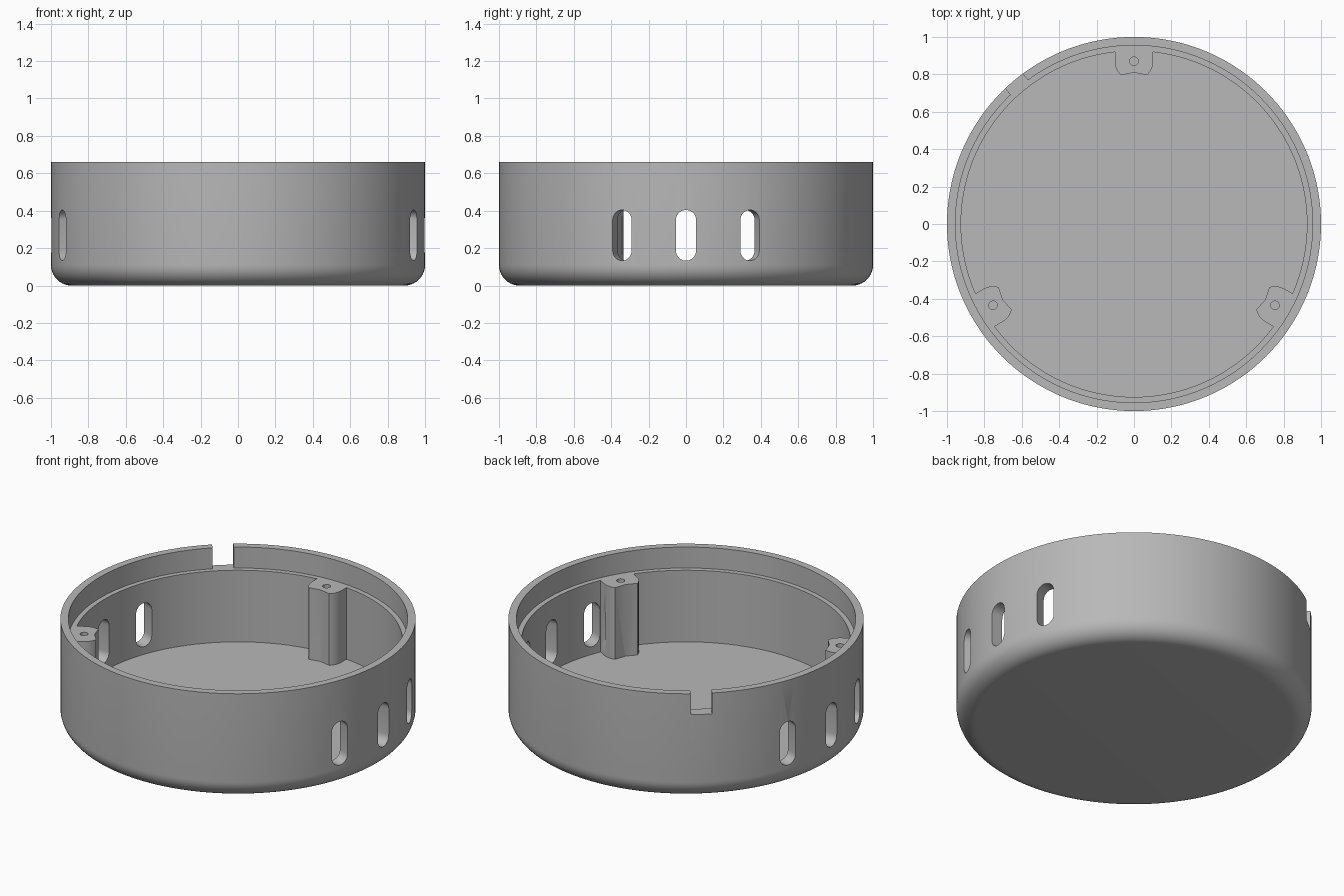
import bpy, bmesh, math
from mathutils import Matrix, Vector

cube = bpy.data.objects.get("Cube")
if cube:
    bpy.data.objects.remove(cube, do_unlink=True)

HEIGHT, LEDGE, FLOOR = 0.66, 0.53, 0.085
R_RIM, R_WALL, FILLET = 0.955, 0.925, 0.11

grey = bpy.data.materials.new("light grey")
grey.use_nodes = True
colour = (0.48, 0.48, 0.48, 1)
grey.diffuse_color = colour
grey.node_tree.nodes["Principled BSDF"].inputs["Base Color"].default_value = colour


def make_object(name, bm):
    bmesh.ops.recalc_face_normals(bm, faces=bm.faces)
    mesh = bpy.data.meshes.new(name)
    bm.to_mesh(mesh)
    bm.free()
    mesh.materials.append(grey)
    obj = bpy.data.objects.new(name, mesh)
    bpy.context.collection.objects.link(obj)
    return obj


def prism(name, outline, axis, matrix):
    """Extrude a closed outline along an axis, then place it."""
    bm = bmesh.new()
    face = bm.faces.new([bm.verts.new(p) for p in outline])
    ext = bmesh.ops.extrude_face_region(bm, geom=[face])
    moved = [v for v in ext["geom"] if isinstance(v, bmesh.types.BMVert)]
    bmesh.ops.translate(bm, verts=moved, vec=axis)
    bmesh.ops.transform(bm, matrix=matrix, verts=bm.verts)
    return make_object(name, bm)


def arc(cx, cy, r, start, end, steps):
    angles = [math.radians(start + (end - start) * i / steps) for i in range(steps + 1)]
    return [(cx + r * math.cos(a), cy + r * math.sin(a)) for a in angles]


def turn(degrees):
    return Matrix.Rotation(math.radians(degrees), 4, "Z")


def combine(target, tool, operation):
    mod = target.modifiers.new(operation.title(), "BOOLEAN")
    mod.operation, mod.solver, mod.object = operation, "EXACT", tool
    bpy.context.view_layer.objects.active = target
    bpy.ops.object.modifier_apply(modifier=mod.name)
    bpy.data.objects.remove(tool, do_unlink=True)


# Round cup: a turned profile with a rounded base and a stepped rim
profile = [(0, 0)] + arc(1 - FILLET, FILLET, FILLET, -90, 0, 10)
profile += [(1, HEIGHT), (R_RIM, HEIGHT), (R_RIM, LEDGE),
            (R_WALL, LEDGE), (R_WALL, FLOOR), (0, FLOOR)]
bm = bmesh.new()
verts = [bm.verts.new((r, 0, z)) for r, z in profile]
edges = [bm.edges.new(pair) for pair in zip(verts, verts[1:])]
bmesh.ops.spin(bm, geom=verts + edges, cent=(0, 0, 0), axis=(0, 0, 1),
               angle=math.tau, steps=144, use_merge=True)
bmesh.ops.remove_doubles(bm, verts=bm.verts, dist=1e-5)
cup = make_object("round_cup", bm)

# Three screw posts, each a rounded boss clipped by an inner arc
POST_R, POST_AT = 0.102, 0.87
tip = 43
post = [(0.938, POST_R)] + arc(POST_AT, 0, POST_R, 90, 180 - tip, 6)
post += [(0.81, 0)]
post += arc(POST_AT, 0, POST_R, 180 + tip, 270, 6) + [(0.938, -POST_R)]
for angle in (90, 210, 330):
    outline = [(x, y, FLOOR - 0.03) for x, y in post]
    boss = prism("screw_post", outline, Vector((0, 0, LEDGE - FLOOR + 0.03)), turn(angle))
    combine(cup, boss, "UNION")
    hole = [(x, y, LEDGE - 0.2) for x, y in arc(POST_AT, 0, 0.023, 0, 345, 23)]
    combine(cup, prism("screw_hole", hole, Vector((0, 0, 0.3)), turn(angle)), "DIFFERENCE")

# Rounded vertical slots, three on each side
SLOT_R, LOW, HIGH = 0.054, 0.187, 0.35
slot = arc(0, HIGH, SLOT_R, 0, 180, 12) + arc(0, LOW, SLOT_R, 180, 360, 12)
for side in (0, 180):
    for offset in (-20, 0, 20):
        outline = [(0.86, y, z) for y, z in slot]
        cutter = prism("slot_cutter", outline, Vector((0.3, 0, 0)), turn(side + offset))
        combine(cup, cutter, "DIFFERENCE")

# Square notch through the rim, level with the ledge
notch = [(0.935, -0.06, LEDGE), (1.1, -0.06, LEDGE), (1.1, 0.06, LEDGE), (0.935, 0.06, LEDGE)]
combine(cup, prism("notch_cutter", notch, Vector((0, 0, 0.3)), turn(130)), "DIFFERENCE")

# Smooth walls with crisp edges
bpy.ops.object.select_all(action="DESELECT")
cup.select_set(True)
bpy.context.view_layer.objects.active = cup
bpy.ops.object.shade_smooth_by_angle(angle=math.radians(30))
